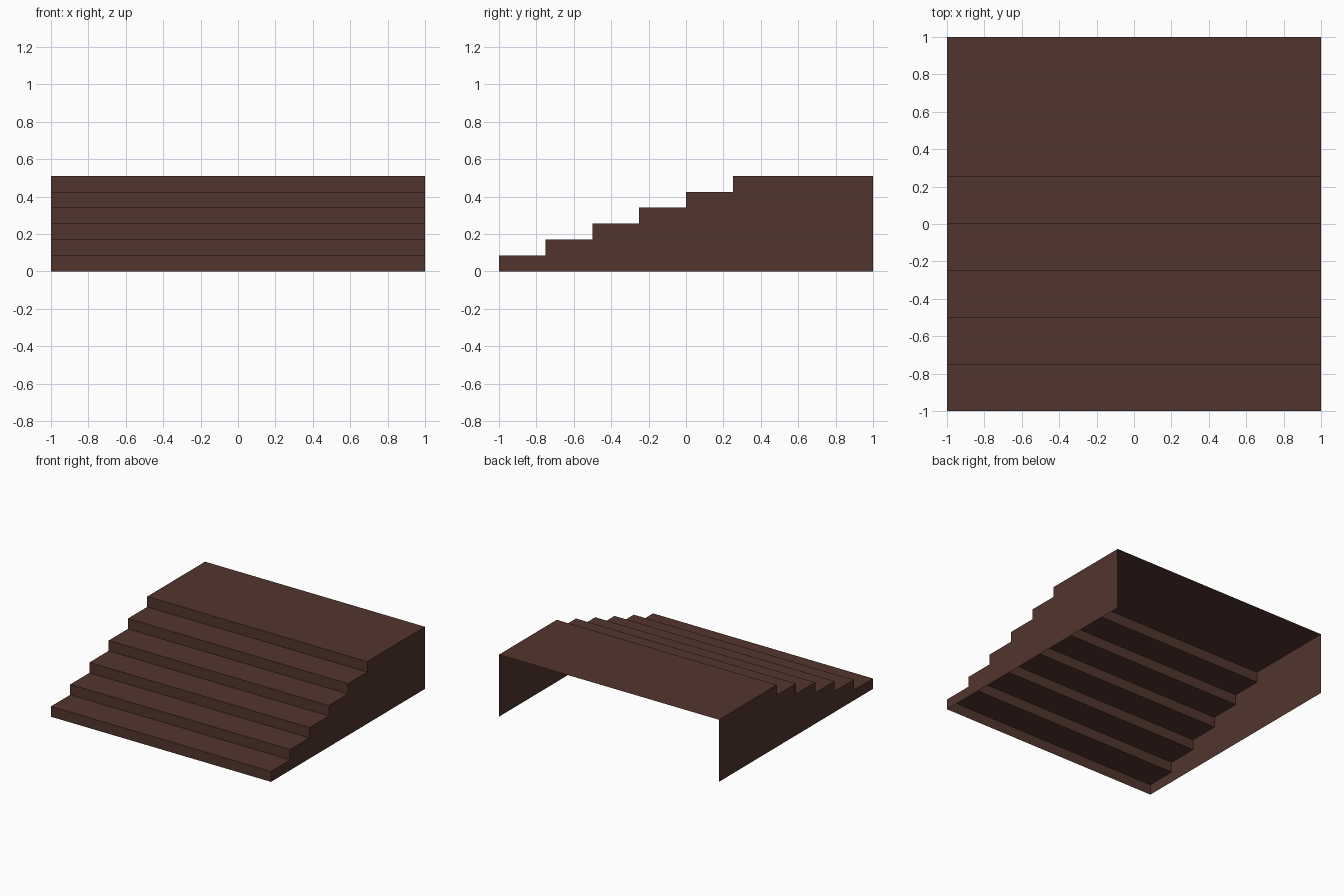
import bpy

if "Cube" in bpy.data.objects:
    bpy.data.objects.remove(bpy.data.objects["Cube"])

STEPS, RISE, RUN, HALF = 6, 0.085, 0.25, 1.0

brown = bpy.data.materials.new("dark_brown")
brown.diffuse_color = (0.0844, 0.0356, 0.0262, 1)
brown.use_nodes = True
brown.node_tree.nodes["Principled BSDF"].inputs["Base Color"].default_value = brown.diffuse_color


def add_part(name, verts, faces):
    mesh = bpy.data.meshes.new(name)
    mesh.from_pydata(verts, [], faces)
    mesh.materials.append(brown)
    obj = bpy.data.objects.new(name, mesh)
    bpy.context.collection.objects.link(obj)
    return obj


# Stair profile (y, z): riser and tread for each step, deep landing on top
profile = []
for i in range(STEPS):
    y = -HALF + i * RUN
    profile += [(y, i * RISE), (y, (i + 1) * RISE)]
profile.append((HALF, STEPS * RISE))

# Treads, risers and landing: profile swept across the width
n = len(profile)
verts = [(x, y, z) for x in (-HALF, HALF) for y, z in profile]
add_part("treads_and_risers", verts,
         [(i, i + n, i + n + 1, i + 1) for i in range(n - 1)])

# Thin side panels, closed down to the ground; back and underside stay open
for name, x in (("left_side", -HALF), ("right_side", HALF)):
    outline = [(x, y, z) for y, z in profile + [(HALF, 0)]]
    order = list(range(len(outline)))
    if x < 0:
        order = order  # clockwise in yz, so the normal points to -x
    else:
        order.reverse()
    add_part(name, outline, [order])
